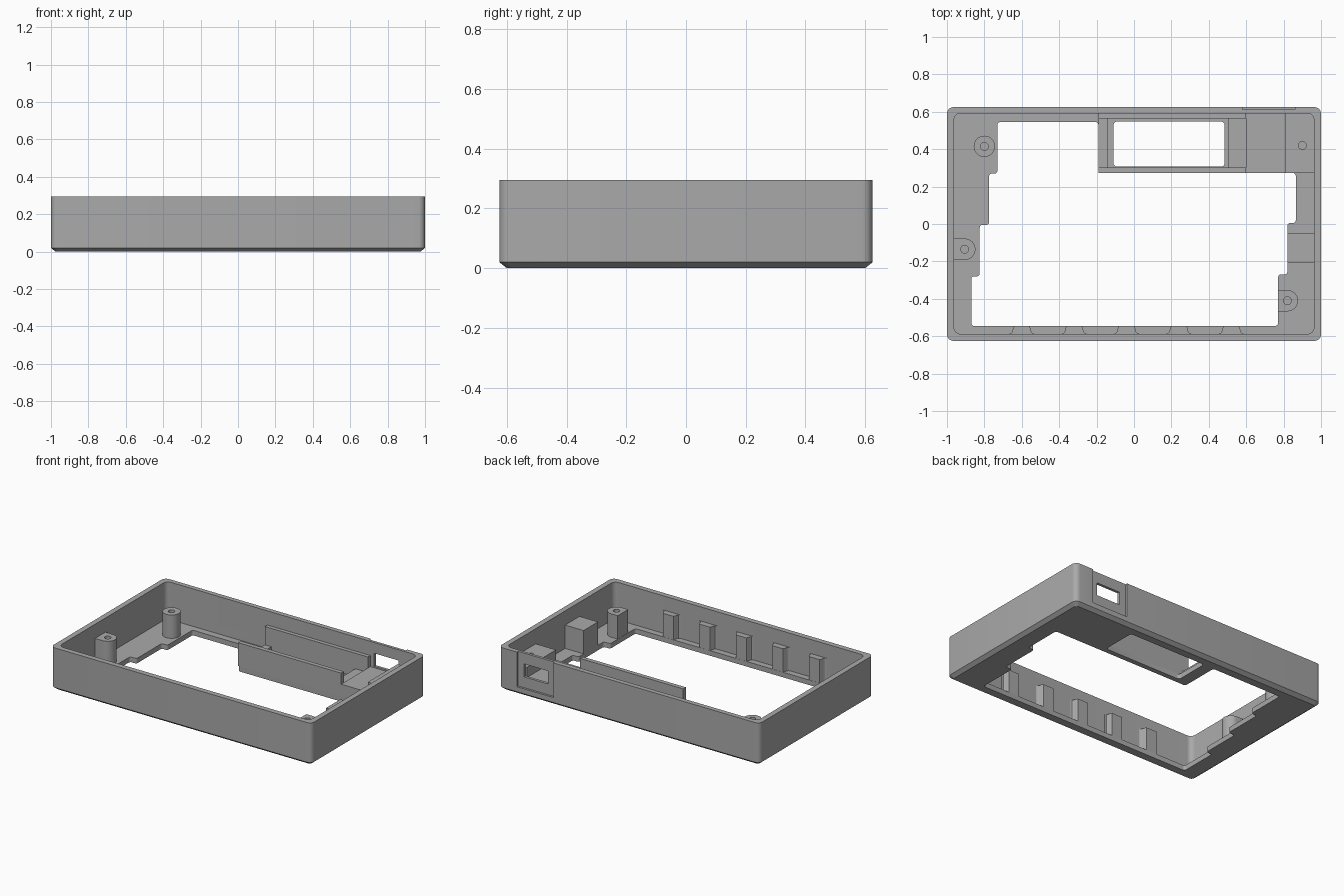
import bpy, bmesh, math
from mathutils import Vector

if "Cube" in bpy.data.objects:
    bpy.data.objects.remove(bpy.data.objects["Cube"], do_unlink=True)

grey = bpy.data.materials.new("plain grey")
grey.use_nodes = True
colour = (0.4, 0.4, 0.4, 1)
grey.diffuse_color = colour
grey.node_tree.nodes["Principled BSDF"].inputs["Base Color"].default_value = colour

TOP, FLOOR, POST = 0.295, 0.035, 0.197


def rounded(points, r, steps=6):
    """Fillet every square corner of a polygon."""
    out = []
    for i, p in enumerate(points):
        p = Vector(p)
        a = (Vector(points[i - 1]) - p).normalized() * r
        b = (Vector(points[(i + 1) % len(points)]) - p).normalized() * r
        for k in range(steps + 1):
            t = math.pi / 2 * k / steps
            out.append(p + a + b - b * math.cos(t) - a * math.sin(t))
    return out


def rect(x0, x1, y0, y1):
    return [(x0, y0), (x1, y0), (x1, y1), (x0, y1)]


def loft(name, sections):
    """Closed solid through matching outlines, each given as (outline, z)."""
    bm = bmesh.new()
    rings = [[bm.verts.new((p[0], p[1], z)) for p in pts] for pts, z in sections]
    n = len(rings[0])
    for low, high in zip(rings, rings[1:]):
        for i in range(n):
            j = (i + 1) % n
            bm.faces.new((low[i], low[j], high[j], high[i]))
    bm.faces.new(rings[0][::-1])
    bm.faces.new(rings[-1])
    bmesh.ops.recalc_face_normals(bm, faces=bm.faces)
    mesh = bpy.data.meshes.new(name)
    bm.to_mesh(mesh)
    bm.free()
    mesh.materials.append(grey)
    ob = bpy.data.objects.new(name, mesh)
    bpy.context.collection.objects.link(ob)
    return ob


def prism(name, pts, z0, z1):
    return loft(name, [(pts, z0), (pts, z1)])


def box(name, x0, x1, y0, y1, z0, z1):
    return prism(name, rect(x0, x1, y0, y1), z0, z1)


def cut(ob, cutter):
    mod = ob.modifiers.new("cut", 'BOOLEAN')
    mod.operation, mod.solver, mod.object = 'DIFFERENCE', 'EXACT', cutter
    bpy.context.view_layer.update()
    bpy.context.view_layer.objects.active = ob
    bpy.ops.object.modifier_apply(modifier=mod.name)
    bpy.data.objects.remove(cutter, do_unlink=True)


def circle(x, y, r, start=0, sweep=360, n=28):
    full = sweep == 360
    angles = [math.radians(start + sweep * k / n) for k in range(n if full else n + 1)]
    return [(x + r * math.cos(a), y + r * math.sin(a)) for a in angles]


def screw_hole(ob, x, y):
    cut(ob, prism("hole_cutter", circle(x, y, 0.021, n=20), 0.06, TOP))


parts = []

# Outer case with a chamfered underside
case = loft("case", [
    (rounded(rect(-0.975, 0.975, -0.6, 0.6), 0.02), 0),
    (rounded(rect(-1, 1, -0.625, 0.625), 0.035), 0.02),
    (rounded(rect(-1, 1, -0.625, 0.625), 0.035), TOP)])
cut(case, prism("cavity_cutter", rounded(rect(-0.962, 0.962, -0.588, 0.592), 0.035), FLOOR, TOP + 0.1))

# Stepped floor opening and display window
opening = [(-0.73, 0.545), (-0.19, 0.545), (-0.19, 0.272), (0.865, 0.272), (0.865, 0.005),
           (0.82, 0.005), (0.82, -0.27), (0.77, -0.27), (0.77, -0.545), (-0.87, -0.545),
           (-0.87, -0.28), (-0.825, -0.28), (-0.825, -0.005), (-0.775, -0.005),
           (-0.775, 0.27), (-0.73, 0.27)]
cut(case, prism("opening_cutter", rounded(opening, 0.015), -0.1, 0.1))
cut(case, prism("window_cutter", rounded(rect(-0.11, 0.485, 0.307, 0.548), 0.02), -0.1, 0.1))

# Port recess and slot in the back wall
cut(case, box("recess_cutter", 0.58, 0.86, 0.611, 0.7, 0.055, TOP + 0.1))
cut(case, box("port_cutter", 0.63, 0.815, 0.56, 0.7, 0.13, 0.22))
parts.append(case)

# Display tray
parts += [
    box("tray_front_wall", -0.19, 0.6, 0.272, 0.302, FLOOR, POST),
    box("tray_back_wall", -0.19, 0.6, 0.565, 0.593, FLOOR, POST),
    box("tray_left_ledge", -0.19, -0.14, 0.302, 0.565, FLOOR, 0.07),
    box("tray_right_ledge", 0.505, 0.6, 0.302, 0.565, FLOOR, 0.09),
    box("port_platform", 0.6, 0.806, 0.272, 0.593, FLOOR, 0.12),
    box("side_block", 0.82, 0.965, -0.208, -0.05, FLOOR, POST)]
corner_block = box("corner_block", 0.806, 0.965, 0.272, 0.593, FLOOR, 0.19)
screw_hole(corner_block, 0.9, 0.42)
parts.append(corner_block)

# Screw posts: one round, two with a flat side
r = 0.057
outlines = {
    "round_post": (-0.8, 0.415, circle(-0.8, 0.415, r)),
    "right_post": (-0.905, -0.135, circle(-0.905, -0.135, r, -90, 180)
                   + [(-0.965, -0.135 + r), (-0.965, -0.135 - r)]),
    "left_post": (0.82, -0.41, circle(0.82, -0.41, r, -90, 180)
                  + [(0.771, -0.41 + r), (0.771, -0.41 - r)])}
for name, (x, y, outline) in outlines.items():
    post = prism(name, outline, FLOOR, POST)
    screw_hole(post, x, y)
    parts.append(post)

# Ribs along the front wall, flared where they meet it
flare = [(0.066, -0.592), (0.066, -0.587), (0.056, -0.583), (0.05, -0.574), (0.047, -0.558), (0.04, -0.546)]
for k in range(5):
    x = -0.6 + 0.28 * k
    outline = [(x + u, v) for u, v in flare] + [(x - u, v) for u, v in reversed(flare)]
    parts.append(prism(f"front_rib_{k + 1}", outline, FLOOR, POST))

# Smooth the fillets, keep hard edges
bpy.ops.object.select_all(action='DESELECT')
for ob in parts:
    ob.select_set(True)
bpy.context.view_layer.objects.active = case
bpy.ops.object.shade_smooth_by_angle(angle=math.radians(30))
